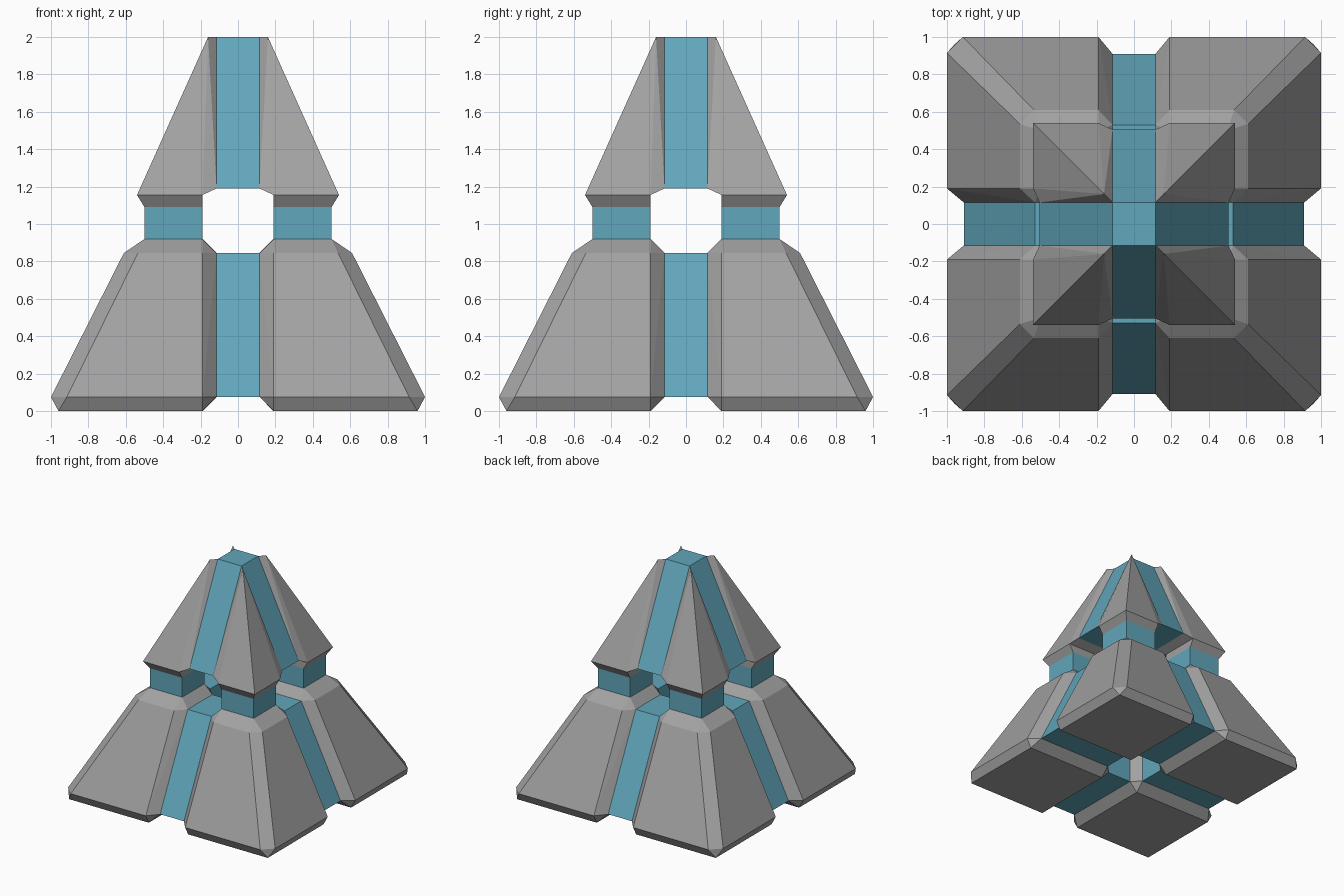
import bpy, bmesh, math
from mathutils import Matrix, Vector

if "Cube" in bpy.data.objects:
    bpy.data.objects.remove(bpy.data.objects["Cube"])


def material(name, rgb):
    m = bpy.data.materials.new(name)
    m.diffuse_color = (*rgb, 1)
    m.use_nodes = True
    m.node_tree.nodes["Principled BSDF"].inputs["Base Color"].default_value = m.diffuse_color
    return m


GREY = material("stone grey", (0.36, 0.36, 0.36))
TEAL = material("teal", (0.12, 0.385, 0.50))


def both(*pts):
    """Points plus their mirror images across the x = y diagonal."""
    return list(dict.fromkeys(p for x, y, z in pts for p in ((x, y, z), (y, x, z))))


def hull(bm, pts, turn=0.0):
    """Add a convex solid, turned about the z axis."""
    rot = Matrix.Rotation(turn, 3, 'Z')
    part = bmesh.new()
    for p in pts:
        part.verts.new(rot @ Vector(p))
    res = bmesh.ops.convex_hull(part, input=part.verts[:])
    unused = {g for g in res["geom_interior"] + res["geom_unused"]
              if isinstance(g, bmesh.types.BMVert)}
    bmesh.ops.delete(part, geom=list(unused), context='VERTS')
    bmesh.ops.dissolve_limit(part, angle_limit=math.radians(1),
                             verts=part.verts[:], edges=part.edges[:])
    bmesh.ops.recalc_face_normals(part, faces=part.faces[:])
    tmp = bpy.data.meshes.new("tmp")
    part.to_mesh(tmp)
    part.free()
    bm.from_mesh(tmp)
    bpy.data.meshes.remove(tmp)


def build(name, mat, solids, count=4):
    """One object from convex solids, each repeated around the z axis."""
    for i in range(count):
        bm = bmesh.new()
        for pts in solids:
            hull(bm, pts, i * math.pi / 2)
        me = bpy.data.meshes.new(name)
        bm.to_mesh(me)
        bm.free()
        me.materials.append(mat)
        bpy.context.collection.objects.link(bpy.data.objects.new(name, me))


IN, GAP = 0.19, 0.115            # tunnel half width, channel half width
LO, HI = 0.075, 0.845            # channel floor and top heights of the base
RIM, CEIL = 1.155, 1.19          # eaves of the cap, underside of its channels

# Lower chamfered blocks, one per quadrant
build("base_block", GREY, [both(
    (IN, IN, 0), (0.96, IN, 0), (0.96, 0.96, 0),
    (1, 0.915, LO), (1, IN, LO), (0.91, GAP, LO), (IN, GAP, LO),
    (0.61, 0.535, HI), (0.61, IN, HI), (0.53, GAP, HI), (IN, GAP, HI),
    (IN, IN, 0.92), (0.5, IN, 0.92), (0.5, 0.5, 0.92))])

# Slabs joining neighbouring base blocks
build("base_slab", TEAL, [[(s * GAP, y, z) for s in (-1, 1)
      for y, z in ((IN, LO), (0.91, LO), (0.53, HI), (IN, HI))]])

# Square posts between base and cap
build("neck_post", TEAL, [[(x, y, z) for x in (IN, 0.5) for y in (IN, 0.5)
                           for z in (0.92, 1.09)]])

# Upper blocks: flared eaves and a corner spire
rim = [(IN, IN, RIM), (0.54, IN, RIM), (0.54, 0.54, RIM)]
build("cap_block", GREY, [
    both((IN, IN, 1.09), (0.5, IN, 1.09), (0.5, 0.5, 1.09), *rim),
    both(*rim, (GAP, GAP, CEIL), (0.505, GAP, CEIL), (GAP, GAP, 2), (0.16, 0.16, 2))])

# Sloping stripes of the cap and the central core they lean on
build("cap_stripe", TEAL, [[(s * GAP, y, z) for s in (-1, 1)
      for y, z in ((GAP, CEIL), (0.505, CEIL), (GAP, 2))]])
build("cap_core", TEAL, [[(x, y, z) for x in (-GAP, GAP) for y in (-GAP, GAP)
                          for z in (CEIL, 2)]], 1)
